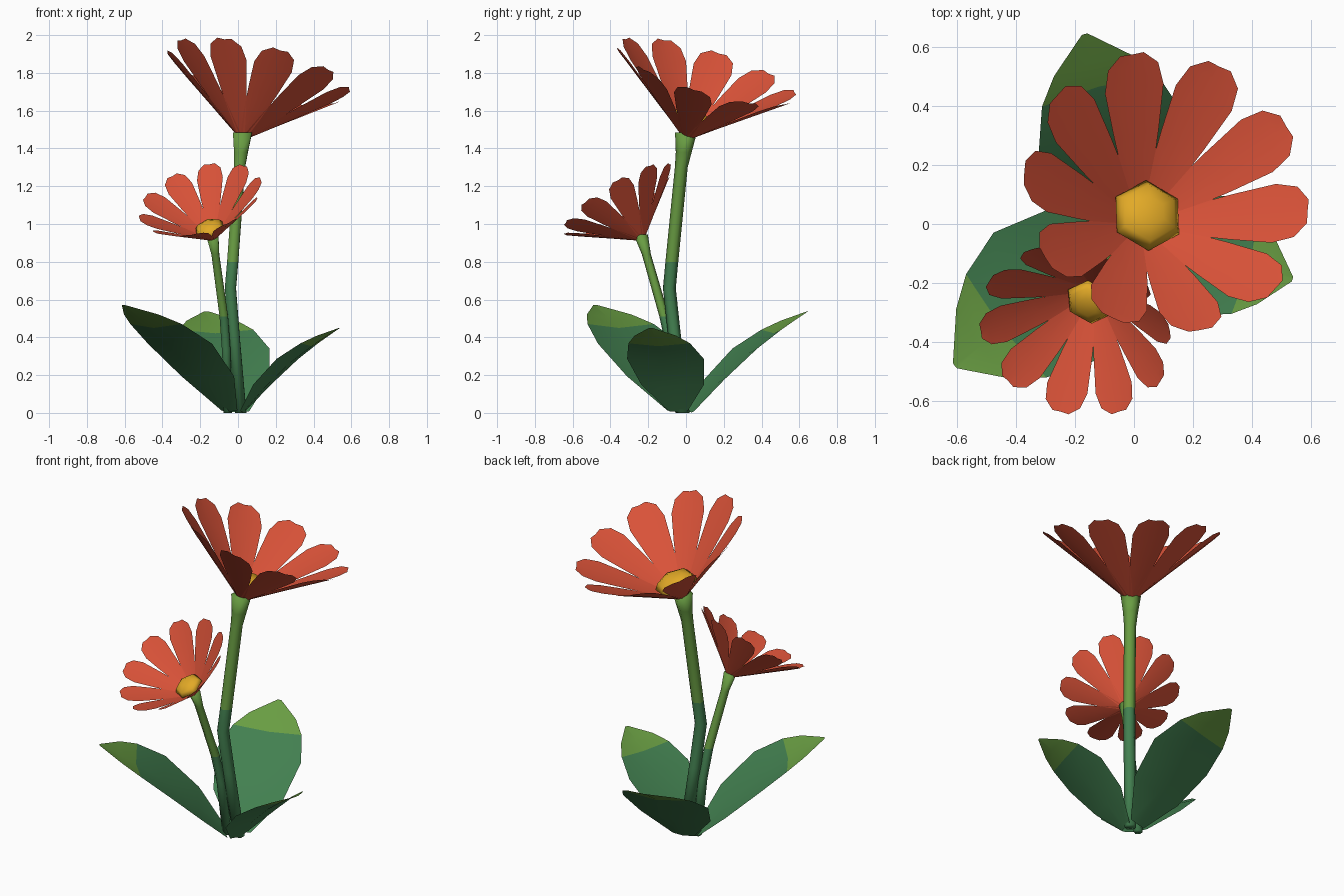
import bpy, bmesh, math
from mathutils import Vector

if "Cube" in bpy.data.objects:
    bpy.data.objects.remove(bpy.data.objects["Cube"])

def mat(name, rgb):
    m = bpy.data.materials.new(name)
    m.diffuse_color = (*rgb, 1)
    m.use_nodes = True
    m.node_tree.nodes["Principled BSDF"].inputs["Base Color"].default_value = m.diffuse_color
    return m

RED = mat("petal_red", (0.70, 0.085, 0.04))
GOLD = mat("centre_gold", (0.76, 0.40, 0.02))
DARK = mat("deep_green", (0.055, 0.215, 0.08))
LIGHT = mat("light_green", (0.14, 0.335, 0.055))

def finish(name, bm, mats, smooth=True):
    me = bpy.data.meshes.new(name)
    bm.to_mesh(me)
    bm.free()
    for m in mats:
        me.materials.append(m)
    for p in me.polygons:
        p.use_smooth = smooth
    ob = bpy.data.objects.new(name, me)
    bpy.context.collection.objects.link(ob)
    return ob

def bridge(bm, a, b, index=0):
    n = len(a)
    for i in range(n):
        bm.faces.new((a[i], a[(i + 1) % n], b[(i + 1) % n], b[i])).material_index = index

def stem(name, path, split):
    """Six-sided tube through (x, y, z, radius); light green above split."""
    bm = bmesh.new()
    rings = []
    for x, y, z, r in path:
        rings.append([bm.verts.new((x + r * math.cos(k * math.pi / 3 + 0.5),
                                    y + r * math.sin(k * math.pi / 3 + 0.5), z)) for k in range(6)])
    for i in range(len(path) - 1):
        bridge(bm, rings[i], rings[i + 1], int(path[i][2] >= split))
    bm.faces.new(rings[0][::-1])
    bm.faces.new(rings[-1]).material_index = 1
    finish(name, bm, [DARK, LIGHT])

def blade(bm, outline, place, split=2):
    """Folded sheet; outline is (t, half width), place maps (t, side) to a point."""
    rows = [[bm.verts.new(place(t, s * w)) for s in (-1, 0, 1)] for t, w in outline]
    for i in range(len(rows) - 1):
        a, b = rows[i], rows[i + 1]
        for k in (0, 1):
            f = bm.faces.new((a[k], b[k], b[k + 1], a[k + 1]))
            f.material_index = int(outline[i][0] >= split)
            f.normal_update()
            if f.normal.z < 0:
                f.normal_flip()

def flower(name, base, axis, scale, phase):
    """Cup of ten petals and a domed centre, tilted along axis."""
    q = Vector((0, 0, 1)).rotation_difference(Vector(axis).normalized())

    def put(x, y, z):
        return Vector(base) + q @ (Vector((x, y, z)) * scale)

    bm = bmesh.new()
    outline = [(0, 0.022), (0.22, 0.05), (0.5, 0.08), (0.78, 0.105), (0.92, 0.09), (1, 0.042)]
    for k in range(10):
        a = math.radians(phase + 36 * k)
        c, s = math.cos(a), math.sin(a)

        def place(t, w):
            r = 0.03 + 0.465 * t
            h = 0.365 * t + 0.12 * abs(w)
            return put(r * c - w * s, r * s + w * c, h)
        blade(bm, outline, place)
    finish(name + "_petals", bm, [RED])

    bm = bmesh.new()
    rings = [[bm.verts.new(put(r * math.cos(math.radians(30 + 60 * k)),
                               r * math.sin(math.radians(30 + 60 * k)), h)) for k in range(6)]
             for r, h in ((0.06, 0.035), (0.125, 0.085), (0.10, 0.12), (0.05, 0.142))]
    for a, b in zip(rings, rings[1:]):
        bridge(bm, a, b)
    bm.faces.new(rings[-1])
    bm.faces.new(rings[0][::-1])
    finish(name + "_centre", bm, [GOLD])

def leaf(name, base, tip):
    base, tip = Vector(base), Vector(tip)
    d = tip - base
    length = d.length
    side = Vector((-d.y, d.x, 0)).normalized()
    up = d.cross(side).normalized()
    bm = bmesh.new()

    def place(t, w):
        return base + d * t + side * w * length + up * length * (0.12 * abs(w) + 0.05 * math.sin(math.pi * t) - 0.02)
    blade(bm, [(0, 0.075), (0.25, 0.25), (0.53, 0.305), (0.74, 0.245), (0.86, 0.165), (1, 0.012)],
          place, 0.74)
    finish(name, bm, [DARK, LIGHT])

# Stems with flared tops
stem("main_stem", [(0.015, -0.015, 0, 0.034), (-0.02, -0.06, 0.4, 0.034), (-0.04, -0.088, 0.66, 0.034),
                   (-0.028, -0.075, 0.8, 0.034), (0.008, -0.025, 1.3, 0.034),
                   (0.016, -0.012, 1.38, 0.042), (0.024, 0.0, 1.485, 0.058)], 0.79)
stem("side_stem", [(-0.055, -0.03, 0, 0.026), (-0.062, -0.075, 0.33, 0.026), (-0.075, -0.115, 0.51, 0.026),
                   (-0.12, -0.21, 0.84, 0.024), (-0.137, -0.24, 0.945, 0.038)], 0.5)

# Flower heads
flower("main_flower", (0.026, 0.005, 1.465), (0.225, 0.28, 0.93), 1.0, 30)
flower("side_flower", (-0.135, -0.235, 0.925), (-0.26, -0.51, 0.82), 0.68, 5)

# Leaves
leaf("left_leaf", (-0.04, -0.04, 0.02), (-0.6, -0.475, 0.585))
leaf("right_leaf", (0.02, -0.04, 0.015), (0.53, -0.185, 0.46))
leaf("back_leaf", (0.0, 0.02, 0.015), (-0.165, 0.635, 0.55))
